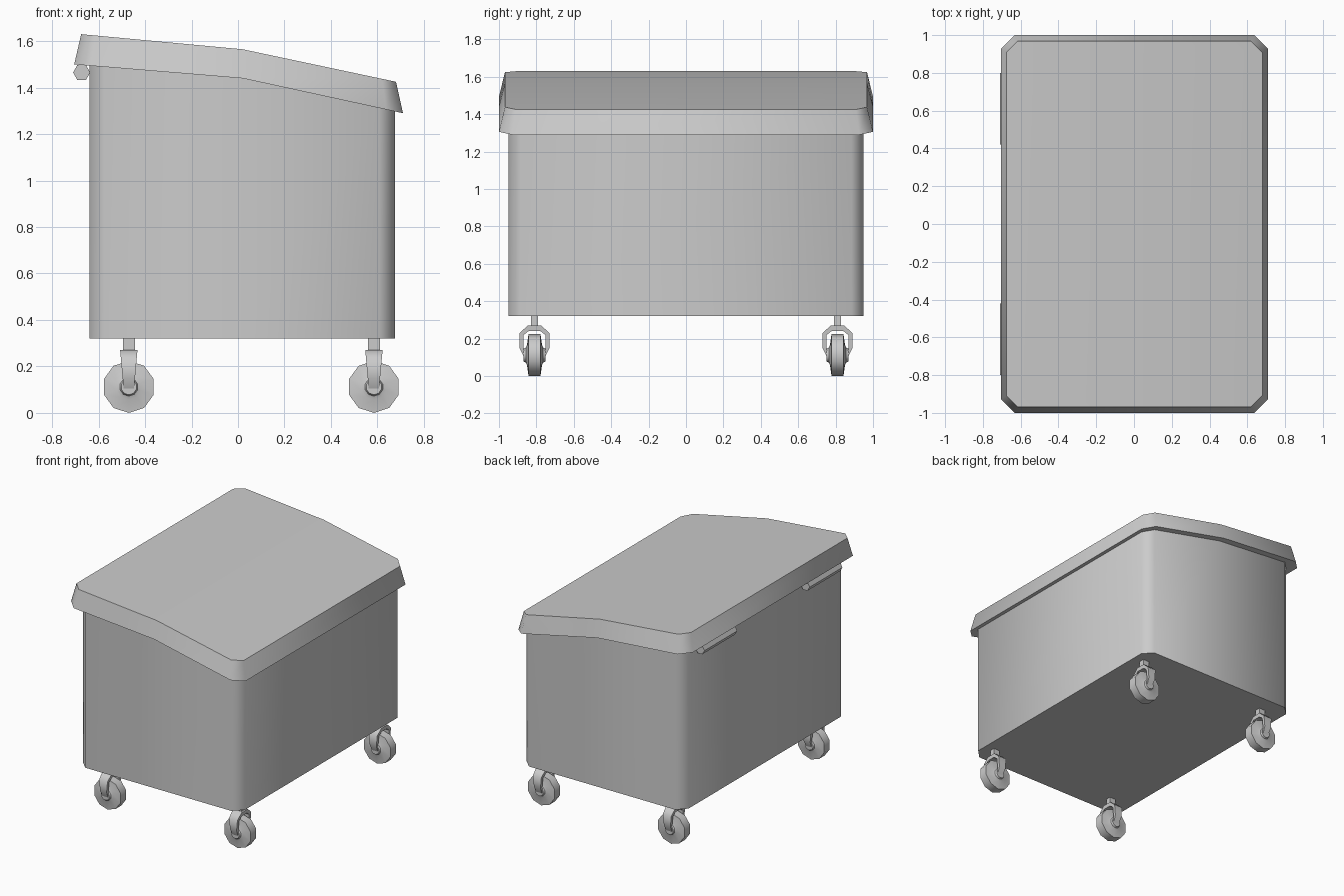
import bpy
import math

cube = bpy.data.objects.get("Cube")
if cube:
    bpy.data.objects.remove(cube)

grey = bpy.data.materials.new("grey_metal")
grey.use_nodes = True
COLOUR = (0.6, 0.6, 0.6, 1)
grey.diffuse_color = COLOUR
grey.node_tree.nodes["Principled BSDF"].inputs["Base Color"].default_value = COLOUR


def make(name, verts, faces, location=(0, 0, 0), angle=50):
    mesh = bpy.data.meshes.new(name)
    mesh.from_pydata(verts, [], faces)
    mesh.materials.append(grey)
    obj = bpy.data.objects.new(name, mesh)
    obj.location = location
    bpy.context.collection.objects.link(obj)
    bpy.ops.object.select_all(action="DESELECT")
    obj.select_set(True)
    bpy.context.view_layer.objects.active = obj
    bpy.ops.object.mode_set(mode="EDIT")
    bpy.ops.mesh.select_all(action="SELECT")
    bpy.ops.mesh.normals_make_consistent(inside=False)
    bpy.ops.object.mode_set(mode="OBJECT")
    bpy.ops.object.shade_smooth_by_angle(angle=math.radians(angle))
    return obj


def loft(rings):
    """Side quads between successive rings of equal length."""
    n = len(rings[0])
    verts = [p for ring in rings for p in ring]
    faces = [(k * n + i, k * n + (i + 1) % n, (k + 1) * n + (i + 1) % n, (k + 1) * n + i)
             for k in range(len(rings) - 1) for i in range(n)]
    return verts, faces


MID = 0.02  # where the lid bends


def height(x, left, mid, right):
    """Height on a line bent at MID; left and right are (x, z) ends."""
    end_x, end_z = left if x < MID else right
    return mid + (end_z - mid) * (x - MID) / (end_x - MID)


def outline(x0, x1, y, c, profile):
    """Rectangle with chamfered corners, with a vertex at the bend."""
    plan = [(MID, -y), (x1 - c, -y), (x1, c - y), (x1, y - c), (x1 - c, y),
            (MID, y), (x0 + c, y), (x0, y - c), (x0, c - y), (x0 + c, -y)]
    return [(px, py, height(px, *profile)) for px, py in plan]


def box(name, lower, upper):
    verts, faces = loft([lower, upper])
    for k in (0, 10):
        faces += [tuple(range(k, k + 6)), tuple(range(k + 5, k + 10)) + (k,)]
    return make(name, verts, faces)


# Container body and bent lid
rim = ((-0.705, 1.5), 1.44, (0.71, 1.29))
crown = ((-0.675, 1.63), 1.565, (0.68, 1.425))
floor = ((-1, 0.32), 0.32, (1, 0.32))
box("container_body", outline(-0.64, 0.675, 0.95, 0.065, floor),
    outline(-0.64, 0.675, 0.95, 0.065, rim))
box("lid", outline(-0.705, 0.71, 1.0, 0.072, rim),
    outline(-0.675, 0.68, 0.968, 0.06, crown))


def lathe(name, profile, sides, location, start=0):
    """Solid turned about the y axis from (y, radius) pairs."""
    rings = []
    for y, r in profile:
        turns = [start + math.tau * i / sides for i in range(sides)]
        rings.append([(r * math.cos(a), y, r * math.sin(a)) for a in turns])
    verts, faces = loft(rings)
    faces += [tuple(range(sides)), tuple(range(len(verts) - sides, len(verts)))]
    return make(name, verts, faces, location, 40)


# Hinge tubes
for side, label in ((1, "back"), (-1, "front")):
    lathe(label + "_hinge", [(-0.19, 0.037), (0.19, 0.037)], 6,
          (-0.673, side * 0.61, 1.465))

# Casters
half_wheel = [(0.058, 0.034), (0.046, 0.04), (0.04, 0.055), (0.032, 0.112)]
wheel_profile = half_wheel + [(-y, r) for y, r in reversed(half_wheel)]
outer = [(0.056, 0.1), (0.08, 0.15), (0.08, 0.23), (0.036, 0.27)]
inner = [(0.045, 0.1), (0.06, 0.15), (0.058, 0.22), (0.03, 0.242)]


def fork(name, location):
    """Arched fork, narrower toward the axle."""
    outside = outer + [(-y, z) for y, z in reversed(outer)]
    inside = inner + [(-y, z) for y, z in reversed(inner)]
    sections = []
    for (yo, zo), (yi, zi) in zip(outside, inside):
        wo, wi = (0.022 + 0.09 * (z - 0.1) for z in (zo, zi))
        sections.append([(-wo, yo, zo), (wo, yo, zo), (wi, yi, zi), (-wi, yi, zi)])
    verts, faces = loft(sections)
    faces += [(0, 1, 2, 3), tuple(range(len(verts) - 4, len(verts)))]
    make(name, verts, faces, location)


for x, x_label in ((-0.47, "right"), (0.585, "left")):
    for y, y_label in ((-0.81, "front"), (0.81, "back")):
        label = y_label + "_" + x_label
        lathe(label + "_wheel", wheel_profile, 10, (x, y, 0.112), math.pi / 2)
        fork(label + "_fork", (x, y, 0))
        post = [[(sx * 0.026, sy * 0.02, z) for sx, sy in
                 ((-1, -1), (1, -1), (1, 1), (-1, 1))] for z in (0.25, 0.325)]
        verts, faces = loft(post)
        make(label + "_stem", verts, faces + [(0, 1, 2, 3), (4, 5, 6, 7)], (x, y, 0))
